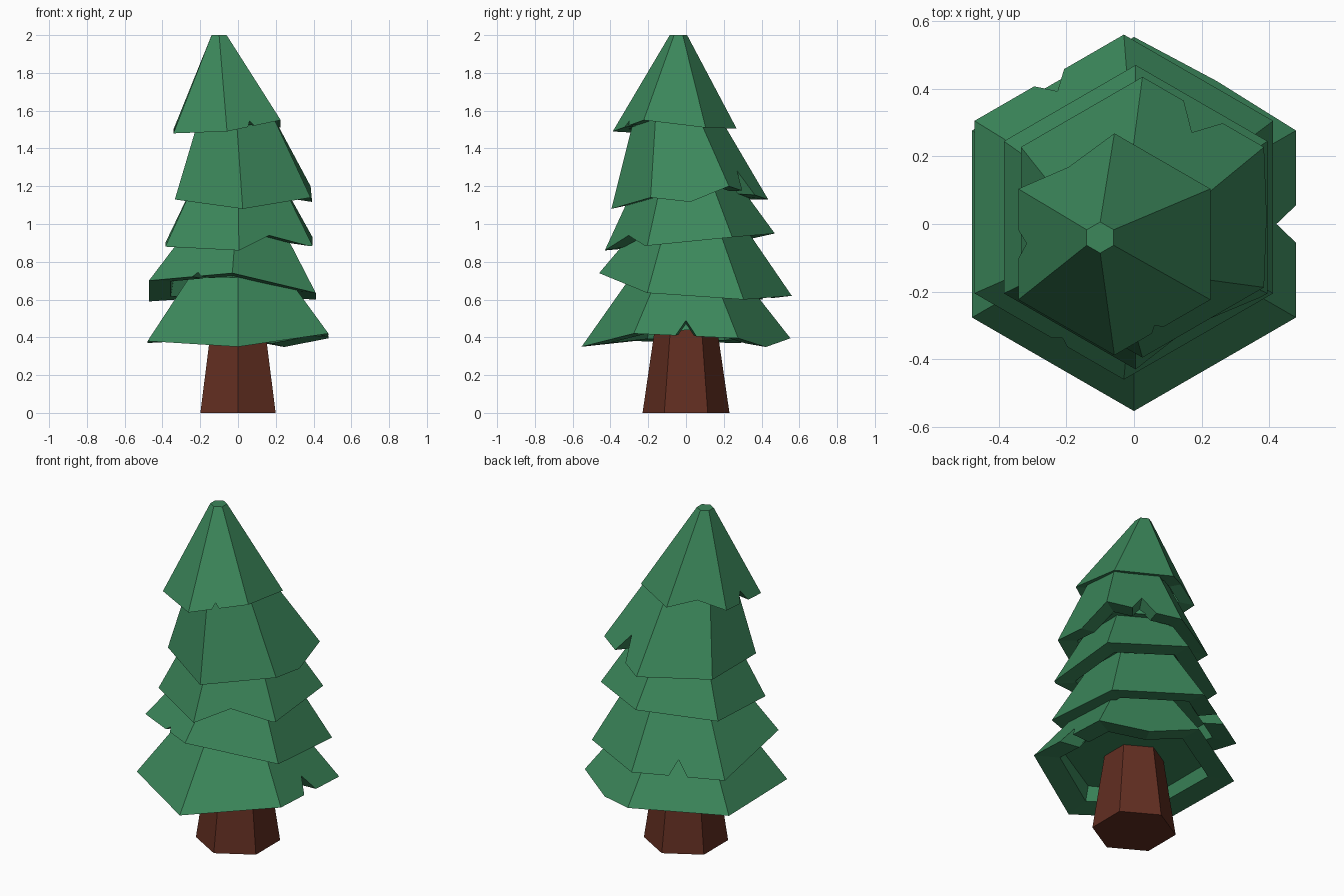
import bpy, bmesh, math
from mathutils import Vector

if "Cube" in bpy.data.objects:
    bpy.data.objects.remove(bpy.data.objects["Cube"])


def material(name, rgb):
    m = bpy.data.materials.new(name)
    m.diffuse_color = (*rgb, 1)
    m.use_nodes = True
    m.node_tree.nodes["Principled BSDF"].inputs["Base Color"].default_value = m.diffuse_color
    return m


GREEN = material("needles", (0.045, 0.245, 0.105))
BROWN = material("bark", (0.12, 0.027, 0.015))


def hexagon(cx, cy, r, heights):
    # corners in order: front, front right, back right, back, back left, front left
    pts = []
    for i in range(6):
        a = math.radians(-90 + 60 * i)
        pts.append(Vector((cx + r * math.cos(a), cy + r * math.sin(a), heights[i])))
    return pts


def finish(name, bm, mat):
    bmesh.ops.recalc_face_normals(bm, faces=bm.faces[:])
    me = bpy.data.meshes.new(name)
    bm.to_mesh(me)
    bm.free()
    me.materials.append(mat)
    ob = bpy.data.objects.new(name, me)
    bpy.context.collection.objects.link(ob)
    return ob


def tier(name, centre, radius, heights, top_centre, top_z, top_r, notches):
    # notches: edge number -> list of (position, half width, depth up the slope)
    bm = bmesh.new()
    low = hexagon(*centre, radius, heights)
    high = hexagon(*top_centre, top_r, [top_z] * 6)
    mean = sum(heights) / 6
    low_c = Vector((*centre, mean))
    corner = [bm.verts.new(p) for p in low]
    top = [bm.verts.new(p) for p in high]

    def inside(p):
        return bm.verts.new(low_c.lerp(p, 0.74) + Vector((0, 0, 0.01)))

    inner = [inside(p) for p in low]
    ceiling = [bm.verts.new(p) for p in
               hexagon(*centre, radius * 0.7, [mean + 0.07] * 6)]
    for i in range(6):
        j = (i + 1) % 6
        edge, under = [corner[i]], [inner[i]]
        for t, w, d in notches.get(i, []):
            for tt, dd in ((t - w, 0), (t, d), (t + w, 0)):
                if not 0.01 < tt < 0.99:
                    continue
                p = low[i].lerp(low[j], tt)
                q = p.lerp(high[i].lerp(high[j], tt), dd)
                if dd < 0:  # drooping points go mostly straight down
                    q.xy = p.xy.lerp(q.xy, 0.3)
                edge.append(bm.verts.new(q))
                under.append(inside(q))
        edge.append(corner[j])
        under.append(inner[j])
        # sloping side, underside ring, recess wall
        bm.faces.new(edge + [top[j], top[i]])
        for k in range(len(edge) - 1):
            bm.faces.new((edge[k + 1], edge[k], under[k], under[k + 1]))
        bm.faces.new(under[::-1] + [ceiling[i], ceiling[j]])
    bm.faces.new(ceiling)
    bm.faces.new(top)
    finish(name, bm, GREEN)


# trunk
bm = bmesh.new()
a = [bm.verts.new(p) for p in hexagon(0, 0, 0.23, [0] * 6)]
b = [bm.verts.new(p) for p in hexagon(0, 0, 0.16, [0.48] * 6)]
for i in range(6):
    j = (i + 1) % 6
    bm.faces.new((a[i], a[j], b[j], b[i]))
bm.faces.new(a[::-1])
bm.faces.new(b)
finish("trunk", bm, BROWN)

# branch tiers, bottom to top
tier("branches_1", (0, 0), 0.553, (0.35, 0.42, 0.395, 0.395, 0.37, 0.38),
     (0, 0), 0.78, 0.25, {1: [(0.5, 0.1, 0.22)], 2: [(0.5, 0.5, -0.12)]})
tier("branches_2", (-0.03, 0.05), 0.51, (0.74, 0.635, 0.60, 0.62, 0.59, 0.70),
     (-0.01, 0.03), 1.0, 0.27, {3: [(0.5, 0.1, 0.2)], 5: [(0.57, 0.05, 0.08)]})
tier("branches_3", (0.005, 0.02), 0.45, (0.86, 0.885, 0.93, 0.95, 0.90, 0.88),
     (0, 0), 1.25, 0.25, {0: [(0.45, 0.5, 0.18)]})
tier("branches_4", (0.025, 0.02), 0.415, (1.08, 1.14, 1.20, 1.13, 1.13, 1.13),
     (-0.01, -0.05), 1.58, 0.22, {1: [(0.5, 0.5, -0.13)], 2: [(0.5, 0.16, 0.28)]})
tier("branches_5", (-0.058, -0.06), 0.328, (1.49, 1.55, 1.51, 1.505, 1.50, 1.48),
     (-0.1, -0.04), 2.0, 0.046,
     {0: [(0.45, 0.06, 0.06)], 3: [(0.5, 0.5, 0.09)], 4: [(0.5, 0.13, 0.12)]})
